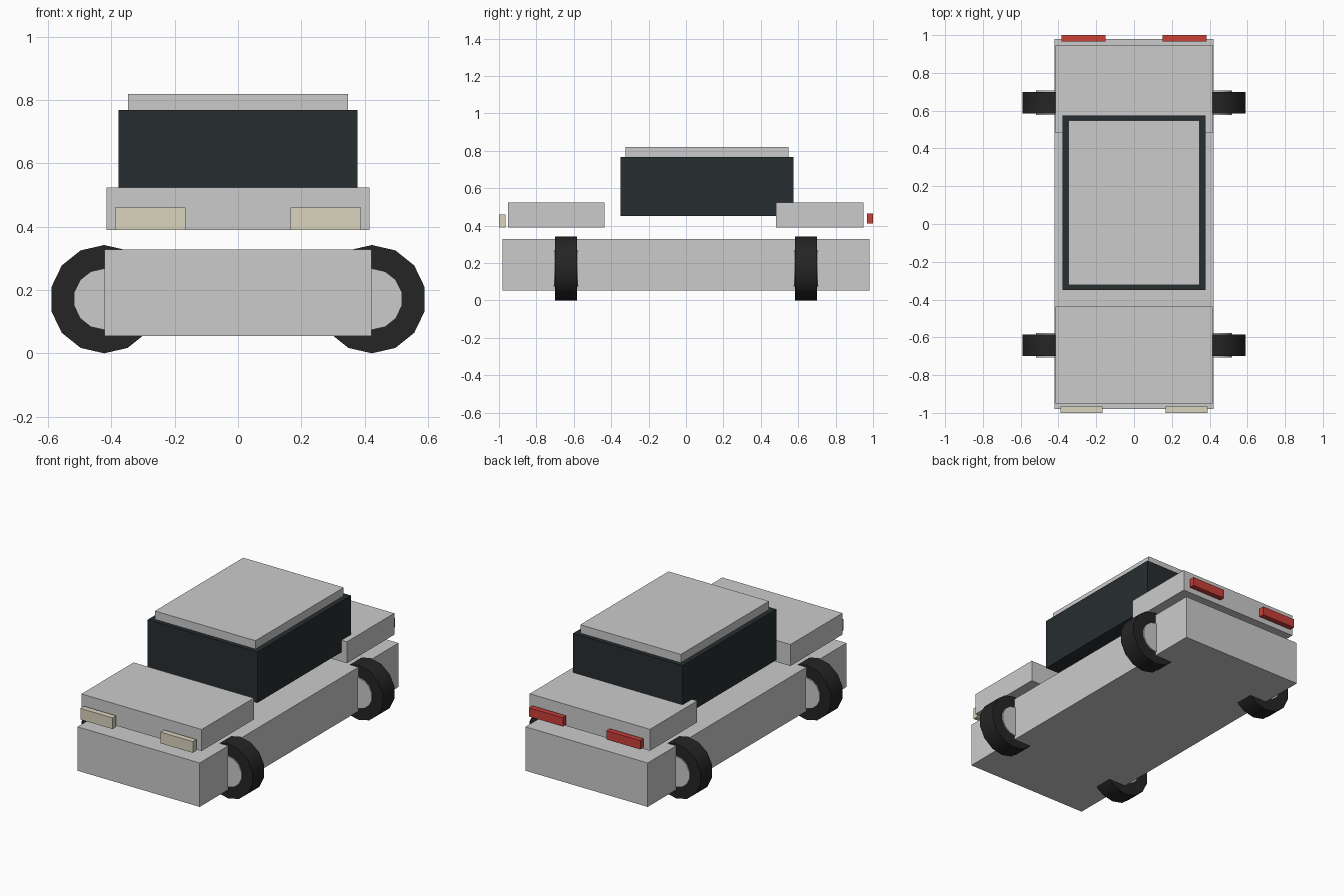
import bpy
from math import radians

if "Cube" in bpy.data.objects:
    bpy.data.objects.remove(bpy.data.objects["Cube"])


def material(name, rgb):
    m = bpy.data.materials.new(name)
    m.diffuse_color = (*rgb, 1)
    m.use_nodes = True
    m.node_tree.nodes["Principled BSDF"].inputs["Base Color"].default_value = m.diffuse_color
    return m


glass = material("dark_glass", (0.02, 0.026, 0.03))
rubber = material("rubber", (0.018, 0.018, 0.019))
cream = material("lamp_cream", (0.71, 0.66, 0.51))
red = material("lamp_red", (0.58, 0.05, 0.04))


def box(name, x, y, z, mat=None):
    """Box from (min, max) ranges on each axis."""
    spans = (x, y, z)
    bpy.ops.mesh.primitive_cube_add(size=1, location=[(a + b) / 2 for a, b in spans])
    ob = bpy.context.object
    ob.name = name
    ob.scale = [b - a for a, b in spans]
    bpy.ops.object.transform_apply(location=False, rotation=False, scale=True)
    if mat:
        ob.data.materials.append(mat)
    return ob


def disc(name, radius, depth, loc, mat=None):
    """14-sided cylinder lying along y, with a corner at the top."""
    bpy.ops.mesh.primitive_cylinder_add(vertices=14, radius=radius, depth=depth,
                                        location=loc, rotation=(radians(90), 0, 0))
    ob = bpy.context.object
    ob.name = name
    bpy.ops.object.transform_apply(location=False, rotation=True, scale=False)
    if mat:
        ob.data.materials.append(mat)
    bpy.ops.object.shade_smooth_by_angle(angle=radians(30))
    return ob


# Body panels
box("lower_body", (-0.422, 0.422), (-0.98, 0.98), (0.054, 0.328))
box("hood", (-0.415, 0.415), (-0.951, -0.437), (0.39, 0.524))
box("trunk", (-0.415, 0.415), (0.482, 0.948), (0.39, 0.524))

# Cabin and roof
box("cabin", (-0.378, 0.378), (-0.35, 0.574), (0.45, 0.768), glass)
box("roof", (-0.347, 0.347), (-0.323, 0.547), (0.766, 0.82))

for side, s in (("left", -1), ("right", 1)):
    # Lamps
    box(side + "_headlight", sorted((s * 0.166, s * 0.388)), (-1.0, -0.965),
        (0.39, 0.46), cream)
    box(side + "_taillight", sorted((s * 0.15, s * 0.385)), (0.967, 1.0),
        (0.41, 0.465), red)
    # Wheels, with axles pointing along the car
    for end, y in (("front", -0.642), ("rear", 0.642)):
        loc = (s * 0.423, y, 0.171)
        disc(f"{end}_{side}_tyre", 0.171, 0.116, loc, rubber)
        disc(f"{end}_{side}_hub", 0.097, 0.13, loc)
